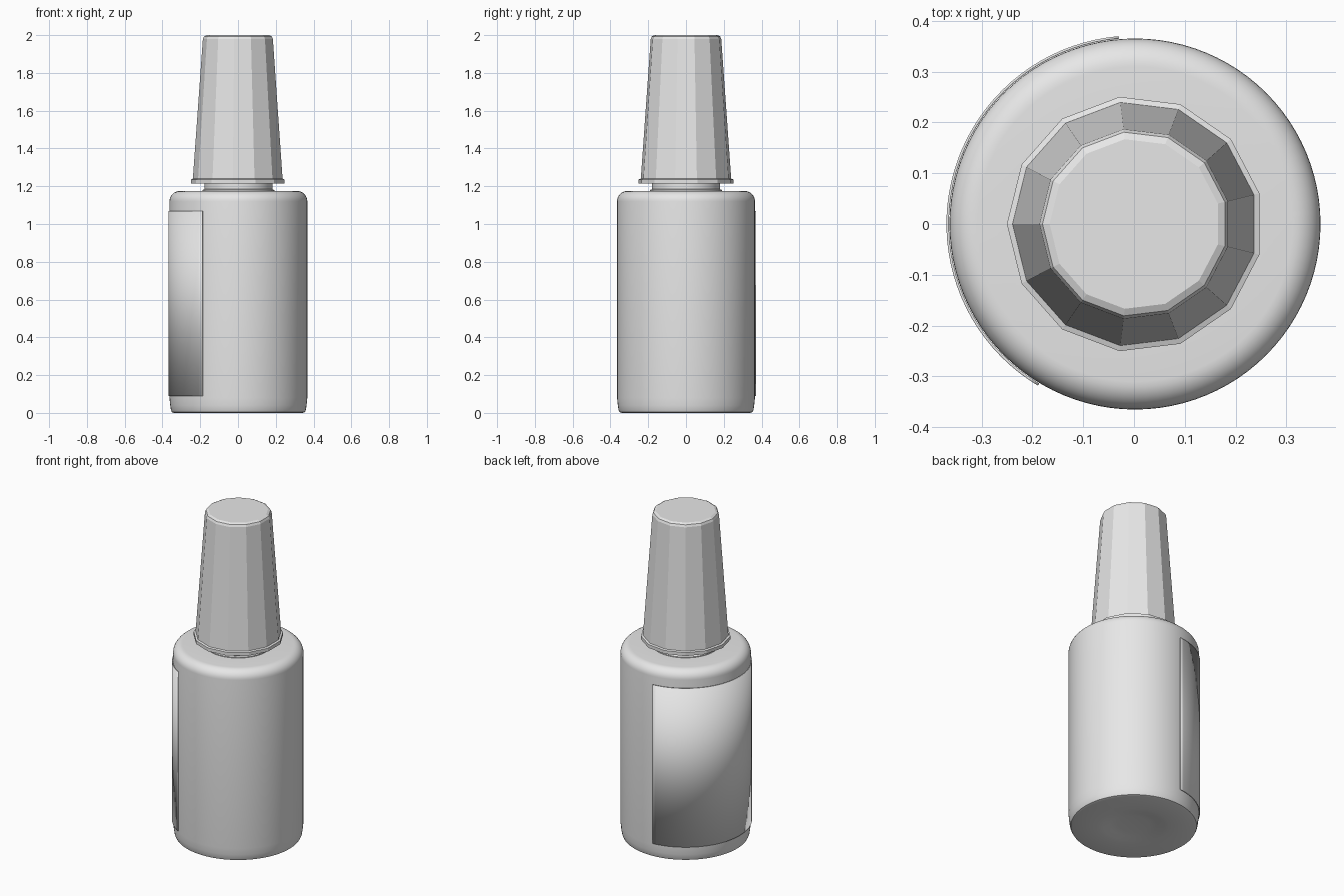
import bpy
import bmesh
from math import cos, sin, pi, radians

cube = bpy.data.objects.get("Cube")
if cube:
    bpy.data.objects.remove(cube, do_unlink=True)

CENTRE_X = 0.002

grey = bpy.data.materials.new("light grey")
grey.use_nodes = True
grey.diffuse_color = (0.8, 0.8, 0.8, 1)
grey.node_tree.nodes["Principled BSDF"].inputs["Base Color"].default_value = (0.8, 0.8, 0.8, 1)


def lathe(name, profile, sides, start=0.0, sweep=2 * pi):
    """Turn a (radius, z) profile, listed bottom to top, about the z axis."""
    closed = sweep > 6.28
    columns = sides if closed else sides + 1
    bm = bmesh.new()
    rings = []
    for r, z in profile:
        if r == 0:
            rings.append([bm.verts.new((0, 0, z))] * columns)
        else:
            angles = [start + sweep * i / sides for i in range(columns)]
            rings.append([bm.verts.new((r * cos(a), r * sin(a), z)) for a in angles])
    for low, high in zip(rings, rings[1:]):
        for i in range(sides):
            j = (i + 1) % columns
            corners = dict.fromkeys((low[i], low[j], high[j], high[i]))
            bm.faces.new(list(corners))
    mesh = bpy.data.meshes.new(name)
    bm.to_mesh(mesh)
    bm.free()
    mesh.materials.append(grey)
    obj = bpy.data.objects.new(name, mesh)
    obj.location.x = CENTRE_X
    bpy.context.collection.objects.link(obj)
    return obj


def smooth(obj, angle=35):
    bpy.ops.object.select_all(action="DESELECT")
    obj.select_set(True)
    bpy.context.view_layer.objects.active = obj
    bpy.ops.object.shade_smooth_by_angle(angle=radians(angle))


# Bottle body: shallow dimple underneath, slim foot and rounded shoulder
shoulder = [(0.31 + 0.055 * cos(t * pi / 16), 1.12 + 0.055 * sin(t * pi / 16))
            for t in range(9)]
body = [(0, 0.015), (0.09, 0.015), (0.13, 0.011), (0.17, 0.004), (0.2, 0.002),
        (0.34, 0), (0.352, 0.004), (0.357, 0.015), (0.361, 0.04), (0.365, 0.08)]
smooth(lathe("bottle_body", body + shoulder + [(0.18, 1.175), (0, 1.175)], 96))

# Neck with a small collar at its foot
neck = [(0, 1.17), (0.19, 1.17), (0.19, 1.18), (0.18, 1.184), (0.18, 1.225), (0, 1.225)]
smooth(lathe("bottle_neck", neck, 64))

# Faceted tapering cap with a flange at the bottom and a chamfered top
cap = [(0, 1.215), (0.252, 1.215), (0.252, 1.236), (0.241, 1.24),
       (0.188, 1.98), (0.182, 1.993), (0.168, 2.0), (0, 2.0)]
lathe("cap", cap, 13, start=pi)

# Thin label wrapped round one side
label = lathe("label", [(0.371, 0.09), (0.371, 1.07)], 40,
              start=radians(95), sweep=radians(144))
smooth(label)
shell = label.modifiers.new("thickness", "SOLIDIFY")
shell.thickness = 0.005
shell.offset = -1
